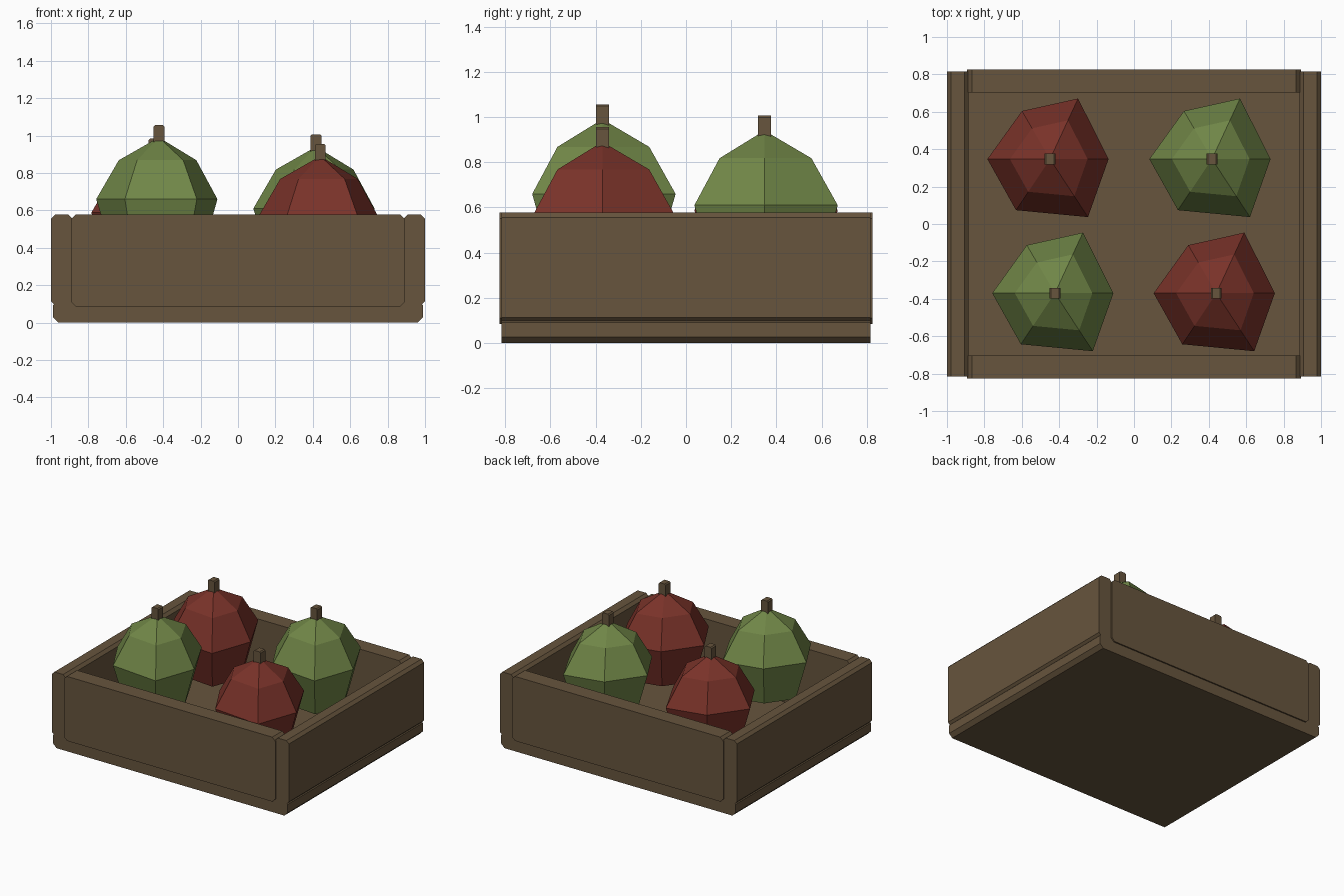
import bpy, bmesh
from mathutils import Vector

if "Cube" in bpy.data.objects:
    bpy.data.objects.remove(bpy.data.objects["Cube"])


def material(name, rgb):
    m = bpy.data.materials.new(name)
    m.diffuse_color = (*rgb, 1)
    m.use_nodes = True
    m.node_tree.nodes["Principled BSDF"].inputs["Base Color"].default_value = m.diffuse_color
    return m


WOOD = material("wood", (0.135, 0.09, 0.047))
RED = material("red_skin", (0.19, 0.032, 0.022))
GREEN = material("green_skin", (0.16, 0.235, 0.062))


def finish(name, bm, mat):
    bmesh.ops.recalc_face_normals(bm, faces=bm.faces)
    mesh = bpy.data.meshes.new(name)
    bm.to_mesh(mesh)
    bm.free()
    mesh.materials.append(mat)
    ob = bpy.data.objects.new(name, mesh)
    bpy.context.collection.objects.link(ob)
    return ob


def board(name, x, y, z, c):
    """Box given by its ranges, with only the edges running along y chamfered."""
    (x0, x1), (y0, y1), (z0, z1) = x, y, z
    profile = [(x0 + c, z0), (x1 - c, z0), (x1, z0 + c), (x1, z1 - c),
               (x1 - c, z1), (x0 + c, z1), (x0, z1 - c), (x0, z0 + c)]
    bm = bmesh.new()
    face = bm.faces.new([bm.verts.new((px, y0, pz)) for px, pz in profile])
    side = bmesh.ops.extrude_face_region(bm, geom=[face])["geom"]
    bmesh.ops.translate(bm, vec=Vector((0, y1 - y0, 0)),
                        verts=[v for v in side if isinstance(v, bmesh.types.BMVert)])
    return finish(name, bm, WOOD)


# Crate
board("crate_base", (-0.99, 0.99), (-0.815, 0.815), (0, 0.12), 0.028)
board("left_wall", (-1.0, -0.885), (-0.815, 0.815), (0.093, 0.577), 0.021)
board("right_wall", (0.885, 1.0), (-0.815, 0.815), (0.093, 0.577), 0.021)
board("front_wall", (-0.893, 0.893), (-0.825, -0.703), (0.085, 0.577), 0.026)
board("back_wall", (-0.893, 0.893), (0.703, 0.825), (0.085, 0.577), 0.026)

# Fruit: uneven six-sided outline, scaled into rings (height, scale)
OUTLINE = [(-0.335, 0), (-0.182, -0.273), (0.203, -0.31),
           (0.313, 0), (0.15, 0.324), (-0.15, 0.257)]
RINGS = [(-0.30, 0.73), (0, 1), (0.208, 0.64)]


def fruit(name, x, y, z, mat):
    bm = bmesh.new()
    rings = [[bm.verts.new((x + px * s, y + py * s, z + h)) for px, py in OUTLINE]
             for h, s in RINGS]
    for a, b in zip(rings, rings[1:]):
        for i in range(6):
            j = (i + 1) % 6
            bm.faces.new((a[i], a[j], b[j], b[i]))
    bm.faces.new(rings[0][::-1])
    tip = bm.verts.new((x, y, z + 0.33))
    for i in range(6):
        bm.faces.new((rings[-1][i], rings[-1][(i + 1) % 6], tip))
    finish(name, bm, mat)
    board(name + "_stem", (x - 0.029, x + 0.029), (y - 0.029, y + 0.029),
          (z + 0.27, z + 0.396), 0.008)


fruit("front_left_green_fruit", -0.423, -0.37, 0.66, GREEN)
fruit("back_right_green_fruit", 0.417, 0.347, 0.61, GREEN)
fruit("front_right_red_fruit", 0.44, -0.37, 0.56, RED)
fruit("back_left_red_fruit", -0.449, 0.347, 0.588, RED)
